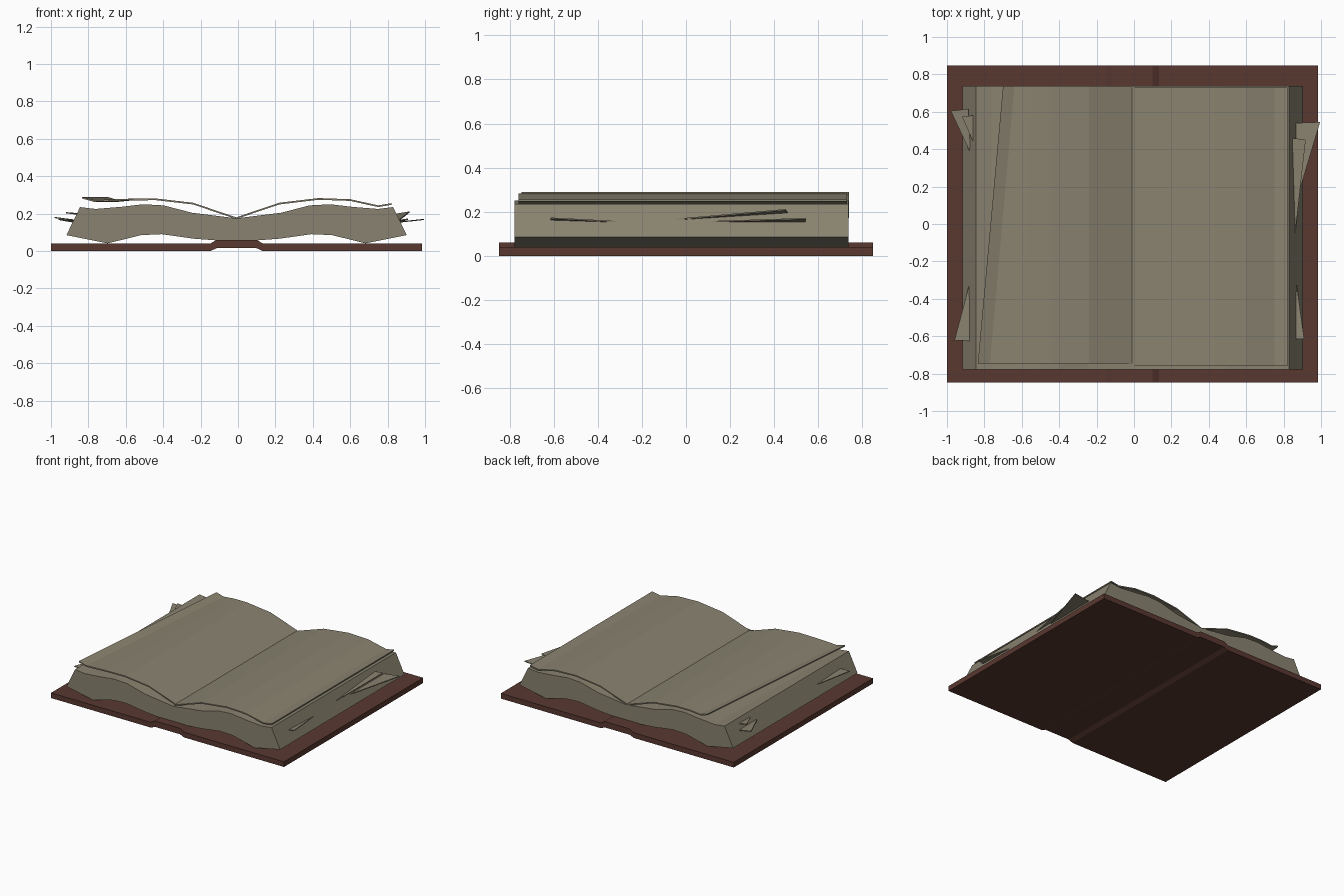
import bpy, bmesh
from mathutils import Vector

cube = bpy.data.objects.get("Cube")
if cube:
    bpy.data.objects.remove(cube)


def material(name, rgb):
    m = bpy.data.materials.new(name)
    m.use_nodes = True
    m.diffuse_color = (*rgb, 1)
    m.node_tree.nodes["Principled BSDF"].inputs["Base Color"].default_value = (*rgb, 1)
    return m


paper = material("aged_paper", (0.25, 0.225, 0.16))
leather = material("brown_leather", (0.1, 0.04, 0.03))


def finish(name, bm, mat):
    bmesh.ops.recalc_face_normals(bm, faces=bm.faces)
    mesh = bpy.data.meshes.new(name)
    bm.to_mesh(mesh)
    bm.free()
    mesh.materials.append(mat)
    obj = bpy.data.objects.new(name, mesh)
    bpy.context.collection.objects.link(obj)
    return obj


def loft(name, front, back, mat):
    """Closed solid between two matching outlines of 3D points."""
    bm = bmesh.new()
    a = [bm.verts.new(p) for p in front]
    b = [bm.verts.new(p) for p in back]
    bm.faces.new(a)
    bm.faces.new(b[::-1])
    for i in range(len(a)):
        j = (i + 1) % len(a)
        bm.faces.new((a[i], b[i], b[j], a[j]))
    return finish(name, bm, mat)


def extrude(name, outline, y0, y1, mat):
    return loft(name, [(x, y0, z) for x, z in outline],
                [(x, y1, z) for x, z in outline], mat)


def mirrored(half, centre):
    """Left-to-right line made from its right half, listed outward."""
    return [(centre - x, z) for x, z in half[::-1]] + [(centre + x, z) for x, z in half]


MID = -0.0075

# Cover: two boards joined by a raised spine
cover_top = mirrored([(0.107, 0.06), (0.14, 0.04), (0.9925, 0.04)], MID)
cover_base = mirrored([(0.107, 0.015), (0.14, 0), (0.9925, 0)], MID)
extrude("cover", cover_top + cover_base[::-1], -0.847, 0.847, leather)

# Page block: wavy top and underside, slanted fore edges
block_top = mirrored([(0, 0.175), (0.24, 0.205), (0.39, 0.244), (0.5, 0.25),
                      (0.62, 0.236), (0.755, 0.225), (0.837, 0.235)], MID)
block_top.pop(len(block_top) // 2)
block_base = mirrored([(0.11, 0.057), (0.23, 0.066), (0.4, 0.09), (0.51, 0.085),
                       (0.69, 0.041), (0.91, 0.085)], MID)
extrude("page_block", block_top + block_base[::-1], -0.777, 0.737, paper)


# Loose top sheets, each a thin curved solid
def sheet(name, front, back, y0, y1, thick=0.009):
    def ring(line, y):
        return ([(x, y, z) for x, z in line]
                + [(x, y, z - thick) for x, z in line[::-1]])
    return loft(name, ring(front, y0), ring(back, y1), paper)


right_line = [(-0.01, 0.18), (0.22, 0.258), (0.43, 0.283), (0.6, 0.277),
              (0.75, 0.244), (0.82, 0.256)]
sheet("right_sheet", right_line, right_line, -0.76, 0.73)
left_line = [(-0.01, 0.18), (-0.24, 0.258), (-0.44, 0.281)]
sheet("left_sheet",
      left_line + [(-0.6, 0.279), (-0.77, 0.272), (-0.835, 0.29)],
      left_line + [(-0.55, 0.281), (-0.64, 0.272), (-0.7, 0.29)], -0.745, 0.738)


# Torn page corners poking out of the fore edges
def scrap(name, points, thick=0.006):
    lower = [Vector(p) - Vector((0, 0, thick)) for p in points]
    loft(name, points, lower, paper)


scrap("left_back_scrap", [(-0.98, 0.605, 0.182), (-0.885, 0.615, 0.17), (-0.875, 0.38, 0.165)])
scrap("left_small_scrap", [(-0.92, 0.575, 0.208), (-0.86, 0.58, 0.203), (-0.86, 0.44, 0.2)])
scrap("left_front_scrap", [(-0.96, -0.622, 0.172), (-0.88, -0.625, 0.168), (-0.88, -0.32, 0.158)])
scrap("right_back_scrap", [(0.865, 0.54, 0.158), (0.995, 0.545, 0.172), (0.865, 0.11, 0.158)])
scrap("right_long_scrap", [(0.845, 0.46, 0.2), (0.918, 0.45, 0.212), (0.862, -0.05, 0.168)])
scrap("right_front_scrap", [(0.865, -0.615, 0.168), (0.91, -0.615, 0.174), (0.868, -0.31, 0.158)])
